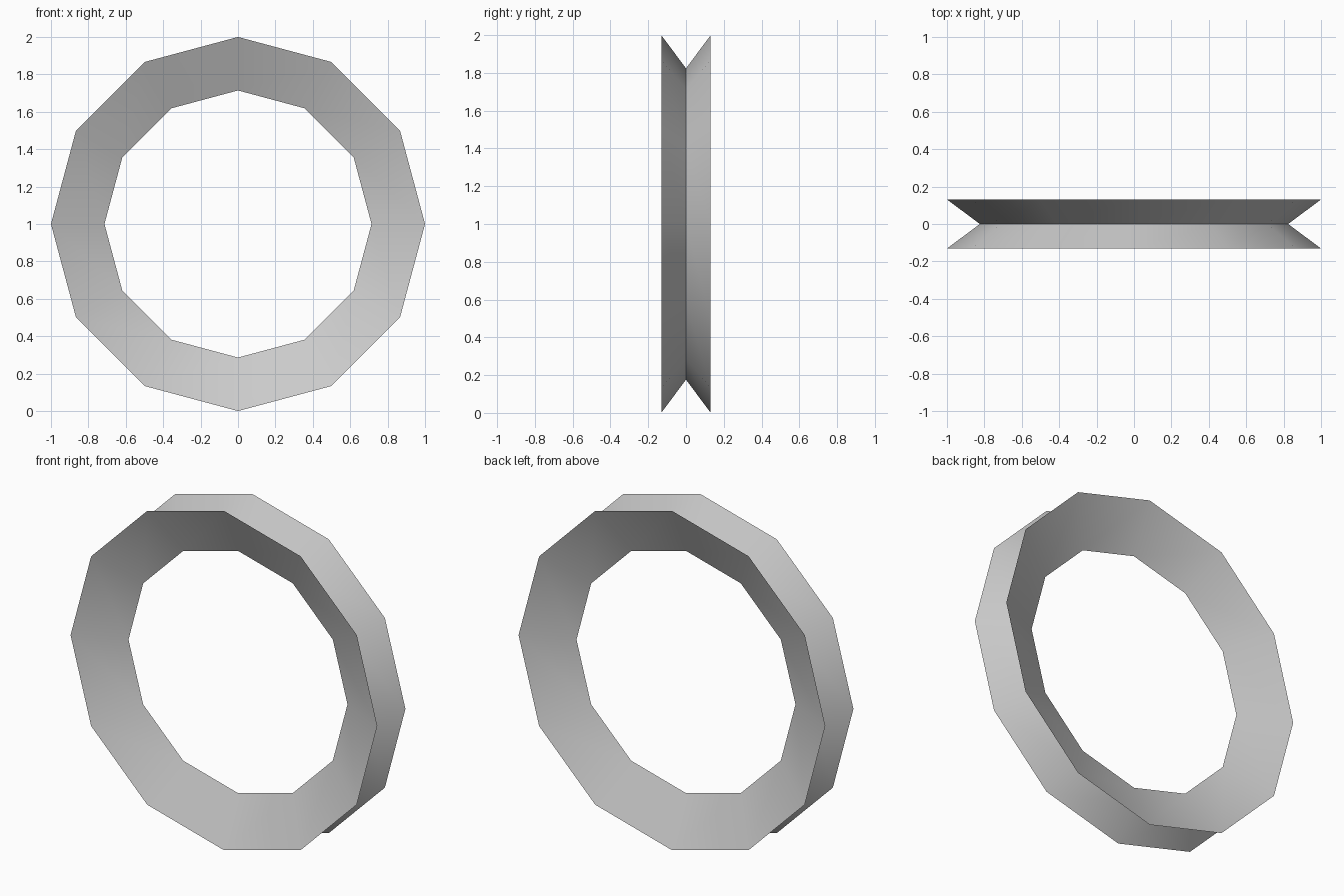
import bpy, bmesh
from math import sin, cos, tau, radians

if "Cube" in bpy.data.objects:
    bpy.data.objects.remove(bpy.data.objects["Cube"])

SIDES = 12
# Chevron cross-section as (radius, y): front rim, inner edge, back rim, groove bottom
PROFILE = [(1.0, -0.131), (0.714, 0.0), (1.0, 0.131), (0.824, 0.0)]

# Twelve-sided ring made by sweeping the cross-section around the y axis
bm = bmesh.new()
rings = []
for i in range(SIDES):
    a = tau * i / SIDES
    rings.append([bm.verts.new((r * cos(a), y, 1.0 + r * sin(a))) for r, y in PROFILE])
for i in range(SIDES):
    a, b = rings[i], rings[(i + 1) % SIDES]
    for j in range(4):
        k = (j + 1) % 4
        bm.faces.new((a[j], a[k], b[k], b[j]))
bmesh.ops.recalc_face_normals(bm, faces=bm.faces)

mesh = bpy.data.meshes.new("grooved_ring")
bm.to_mesh(mesh)
bm.free()
ring = bpy.data.objects.new("grooved_ring", mesh)
bpy.context.collection.objects.link(ring)

# Smooth around the ring, sharp at the rims and groove
bpy.context.view_layer.objects.active = ring
ring.select_set(True)
bpy.ops.object.shade_smooth_by_angle(angle=radians(40))
